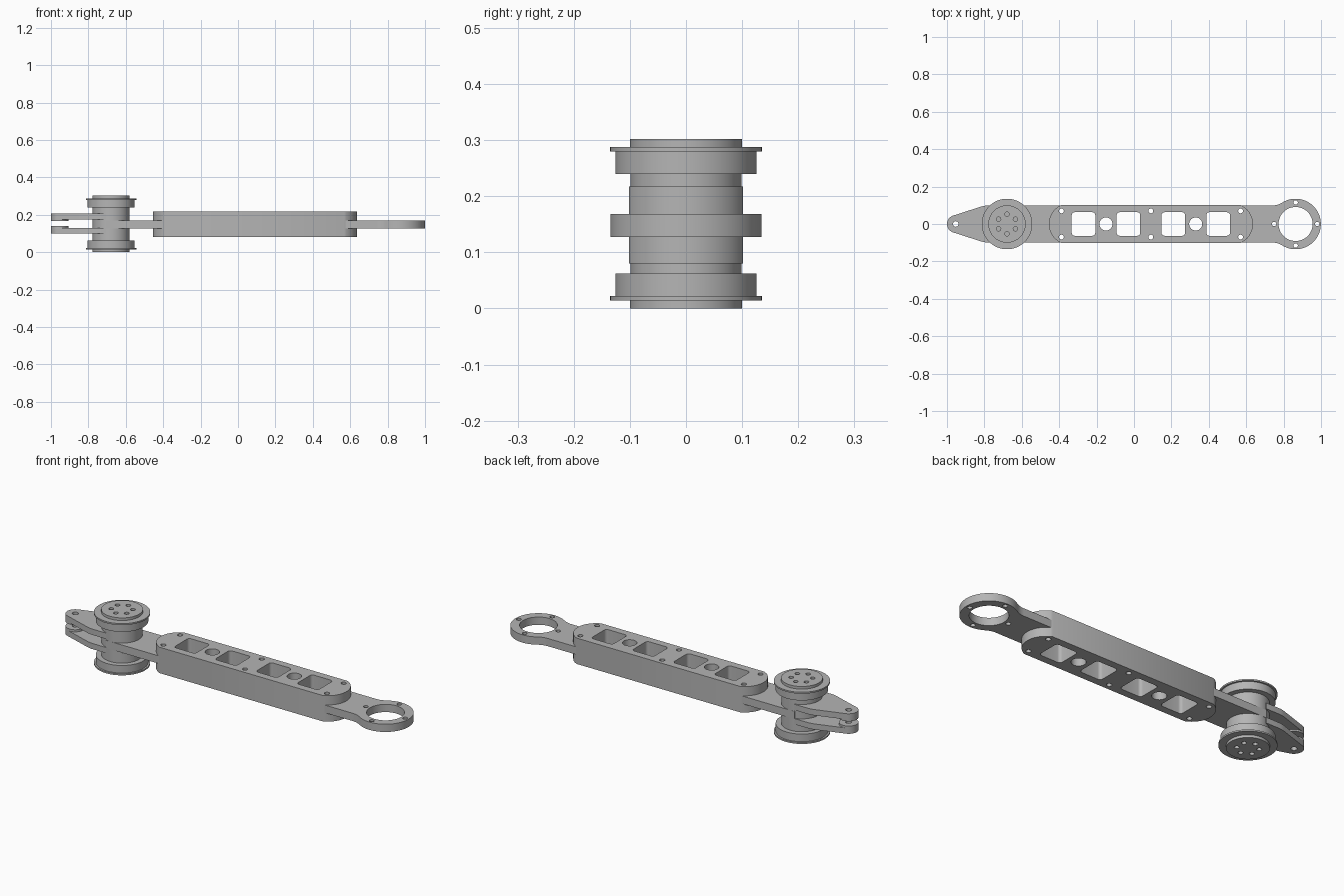
import bpy
import bmesh
from math import sin, cos, pi, radians, asin, sqrt

cube = bpy.data.objects.get("Cube")
if cube:
    bpy.data.objects.remove(cube, do_unlink=True)

grey = bpy.data.materials.new("machined grey")
grey.use_nodes = True
colour = (0.46, 0.46, 0.46, 1)
grey.diffuse_color = colour
for node in grey.node_tree.nodes:
    if node.type == "BSDF_PRINCIPLED":
        node.inputs["Base Color"].default_value = colour


def arc(x, y, r, start, end, steps=24):
    """Points on an arc, angles in degrees."""
    angles = [radians(start + (end - start) * i / steps) for i in range(steps + 1)]
    return [(x + r * cos(a), y + r * sin(a)) for a in angles]


def circle(x, y, r, steps=24):
    return arc(x, y, r, 0, 360, steps)[:-1]


def rounded_square(x, half, r):
    pts = []
    for k, (sx, sy) in enumerate([(1, 1), (-1, 1), (-1, -1), (1, -1)]):
        pts += arc(x + sx * (half - r), sy * (half - r), r, 90 * k, 90 * k + 90, 5)
    return pts


def mirrored(upper):
    """Close an upper half outline, listed right to left, below the x axis."""
    return upper + [(x, -y) for x, y in reversed(upper) if abs(y) > 1e-4]


def slab(name, outline, z0, z1, holes=()):
    """Extrude an outline with through holes from z0 to z1."""
    curve = bpy.data.curves.new(name, "CURVE")
    curve.dimensions = "2D"
    curve.fill_mode = "BOTH"
    curve.extrude = (z1 - z0) / 2
    for pts in [outline, *holes]:
        spline = curve.splines.new("POLY")
        spline.points.add(len(pts) - 1)
        for p, (x, y) in zip(spline.points, pts):
            p.co = (x, y, 0, 1)
        spline.use_cyclic_u = True
    temp = bpy.data.objects.new(name + " outline", curve)
    bpy.context.collection.objects.link(temp)
    graph = bpy.context.evaluated_depsgraph_get()
    mesh = bpy.data.meshes.new_from_object(temp.evaluated_get(graph))
    bpy.data.objects.remove(temp, do_unlink=True)

    bm = bmesh.new()
    bm.from_mesh(mesh)
    bmesh.ops.remove_doubles(bm, verts=bm.verts, dist=1e-5)
    bmesh.ops.translate(bm, verts=bm.verts, vec=(0, 0, (z0 + z1) / 2))
    bmesh.ops.recalc_face_normals(bm, faces=bm.faces)
    bm.to_mesh(mesh)
    bm.free()

    mesh.materials.clear()
    mesh.materials.append(grey)
    obj = bpy.data.objects.new(name, mesh)
    bpy.context.collection.objects.link(obj)
    bpy.ops.object.select_all(action="DESELECT")
    obj.select_set(True)
    bpy.context.view_layer.objects.active = obj
    bpy.ops.object.shade_smooth_by_angle(angle=radians(30))
    return obj


# Openings shared by the thick beam and the plate running through it
openings = [rounded_square(x, 0.063, 0.016) for x in (-0.27, -0.03, 0.21, 0.45)]
openings += [circle(x, 0, 0.035, 32) for x in (-0.15, 0.33)]
openings += [circle(x, s * 0.07, 0.013, 16) for x in (-0.388, 0.09, 0.57) for s in (1, -1)]

# Thick beam with shallow curved ends
end_r, half_w = 0.111, 0.102
sweep = asin(half_w / end_r) * 180 / pi
beam = mirrored(arc(0.636 - end_r, 0, end_r, 0, sweep, 12)
                + arc(-0.455 + end_r, 0, end_r, 180 - sweep, 180, 12))
slab("beam", beam, 0.08, 0.217, openings)

# Middle plate, flaring into the ring through a concave fillet
ring_x, ring_r, plate_w, fillet = 0.864, 0.135, 0.099, 0.10
fy = plate_w + fillet
fx = ring_x - sqrt((ring_r + fillet) ** 2 - fy ** 2)
touch = asin(fy / (ring_r + fillet)) * 180 / pi
upper = arc(ring_x, 0, ring_r, 0, 180 - touch, 40)
upper += arc(fx, fy, fillet, -touch, -90, 10)[1:]
upper += [(-0.705, plate_w)]
ring_holes = [circle(ring_x, 0, 0.091, 48)]
ring_holes += [circle(ring_x + 0.115 * cos(k * pi / 2), 0.115 * sin(k * pi / 2), 0.012, 16)
               for k in range(4)]
slab("ring_plate", mirrored(upper), 0.127, 0.168, openings + ring_holes)

# Hub: neck, then a drum, flange and drilled cap at each end
hub_x, mid = -0.679, 0.151
slab("hub_neck", circle(hub_x, 0, 0.099, 64), 0.05, 0.252)
bolt_holes = [circle(hub_x + 0.052 * cos(a), 0.052 * sin(a), 0.012, 16)
              for a in (pi / 6 + k * pi / 3 for k in range(6))]
for label, side in (("upper", 1), ("lower", -1)):
    for part, r, a, b, holes in (("drum", 0.126, 0.089, 0.129, ()),
                                 ("flange", 0.135, 0.129, 0.137, bolt_holes),
                                 ("cap", 0.1, 0.137, 0.151, bolt_holes)):
        z0, z1 = sorted((mid + side * a, mid + side * b))
        slab(f"{label}_{part}", circle(hub_x, 0, r, 64), z0, z1, holes)

# Two tapered fork arms, each with a thicker drilled eye at the tip
eye_x, eye_r = -0.953, 0.047
arm = mirrored([(-0.705, 0.099), (-0.79, 0.099), (-0.815, 0.094)]
               + arc(eye_x, 0, eye_r, 108, 180, 12))
eye_hole = [circle(eye_x, 0, 0.015, 20)]
for label, arm_z, eye_z in (("upper", (0.175, 0.206), (0.166, 0.206)),
                            ("lower", (0.1, 0.13), (0.1, 0.141))):
    slab(f"{label}_fork_arm", arm, *arm_z, eye_hole)
    slab(f"{label}_fork_eye", circle(eye_x, 0, eye_r, 40), *eye_z, eye_hole)
